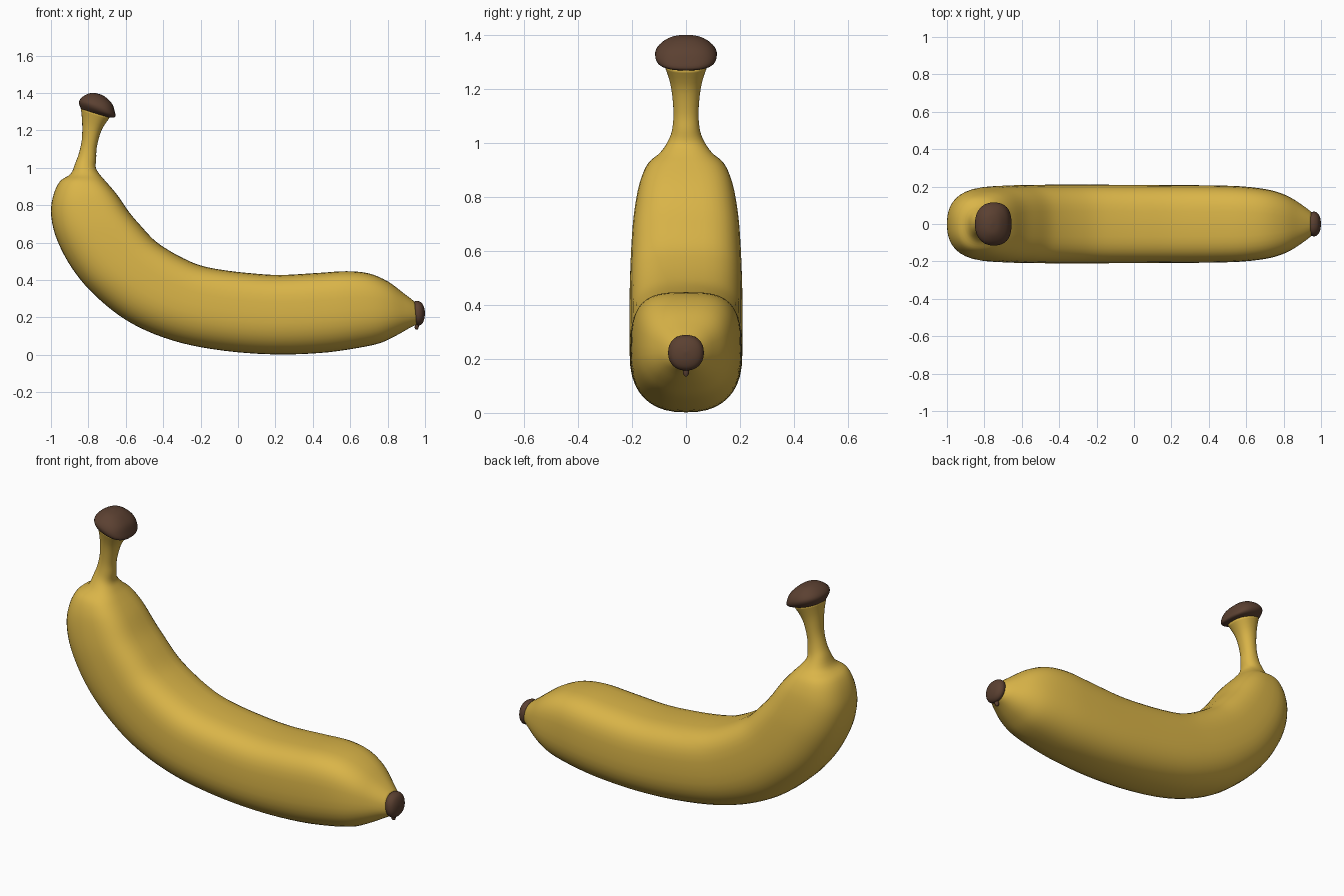
import bpy
import bmesh
import math
from mathutils import Vector

SEG = 40    # points round each ring
STEPS = 4   # rings between two sections


def material(name, rgb):
    m = bpy.data.materials.new(name)
    m.diffuse_color = (*rgb, 1)
    return m


yellow = material("banana yellow", (0.70, 0.46, 0.065))
brown = material("dry brown", (0.105, 0.052, 0.031))


def smooth_sections(sections):
    """Catmull-Rom interpolation of the section table."""
    p = [Vector(s) for s in sections]
    out = []
    for i in range(len(p) - 1):
        a, b, c, d = p[max(i - 1, 0)], p[i], p[i + 1], p[min(i + 2, len(p) - 1)]
        for k in range(STEPS):
            t = k / STEPS
            out.append(0.5 * (2 * b + (c - a) * t + (2 * a - 5 * b + 4 * c - d) * t ** 2
                              + (3 * b - a - 3 * c + d) * t ** 3))
    return out + [p[-1]]


def power(v, n):
    return math.copysign(abs(v) ** (2 / n), v)


def ring(bm, s):
    """Rounded-square ring; the inner (upper) half is boxier than the outer one."""
    ox, oz, ix, iz, w = s
    mid = Vector(((ox + ix) / 2, 0, (oz + iz) / 2))
    up = Vector(((ix - ox) / 2, 0, (iz - oz) / 2))
    box = min(max((w - 0.05) / 0.15, 0), 1)
    verts = []
    for k in range(SEG):
        a = 2 * math.pi * k / SEG
        c, h = math.cos(a), math.sin(a)
        n = 2.15 + box * (1.1 if h > 0 else 0.25)
        verts.append(bm.verts.new(mid + up * power(h, n) + Vector((0, w * power(c, n), 0))))
    return verts


def loft(name, sections, mat):
    """Skin over sections given as outer x, outer z, inner x, inner z, half width."""
    bm = bmesh.new()
    rings = [ring(bm, s) for s in smooth_sections(sections)]
    for r, q in zip(rings, rings[1:]):
        for k in range(SEG):
            j = (k + 1) % SEG
            bm.faces.new((r[k], r[j], q[j], q[k]))
    for r in (rings[0], rings[-1]):
        bm.faces.new(r)
    bmesh.ops.recalc_face_normals(bm, faces=bm.faces)
    me = bpy.data.meshes.new(name)
    bm.to_mesh(me)
    bm.free()
    me.materials.append(mat)
    me.polygons.foreach_set("use_smooth", [True] * len(me.polygons))
    ob = bpy.data.objects.new(name, me)
    bpy.context.collection.objects.link(ob)
    return ob


# Peel, from the stem down to the blossom end
loft("banana_peel", [
    (-.840, 1.32, -.685, 1.27, .082),
    (-.833, 1.24, -.730, 1.20, .058),
    (-.835, 1.15, -.755, 1.11, .047),
    (-.850, 1.08, -.758, 1.05, .049),
    (-.868, 1.03, -.760, 1.00, .062),
    (-.895, .967, -.738, .963, .095),
    (-.950, .930, -.705, .925, .138),
    (-.985, .860, -.670, .885, .165),
    (-1.00, .765, -.635, .840, .182),
    (-.980, .650, -.580, .760, .196),
    (-.925, .525, -.520, .690, .203),
    (-.845, .405, -.450, .615, .207),
    (-.740, .295, -.380, .565, .209),
    (-.605, .190, -.290, .515, .210),
    (-.445, .110, -.200, .478, .210),
    (-.255, .052, -.090, .455, .210),
    (-.015, .015, .060, .437, .209),
    (.225, .002, .225, .427, .208),
    (.440, .010, .430, .438, .206),
    (.600, .030, .580, .447, .200),
    (.750, .060, .700, .435, .182),
    (.840, .100, .800, .393, .150),
    (.920, .145, .885, .330, .098),
    (.957, .162, .945, .284, .062),
], yellow)

# Dry cap on the stem
loft("stem_cap", [
    (-.840, 1.315, -.690, 1.268, .081),
    (-.850, 1.345, -.657, 1.272, .108),
    (-.845, 1.365, -.660, 1.305, .114),
    (-.825, 1.384, -.675, 1.345, .095),
    (-.795, 1.398, -.715, 1.383, .055),
    (-.765, 1.400, -.755, 1.398, .006),
], brown)

# Dry blossom end
loft("blossom_tip", [
    (.954, .160, .944, .286, .063),
    (.970, .157, .962, .288, .066),
    (.986, .168, .982, .278, .056),
    (.996, .192, .994, .256, .034),
    (1.00, .222, 1.00, .228, .003),
], brown)

# Small brown fleck hanging under the blossom end
loft("tip_fleck", [
    (.958, .134, .962, .136, .003),
    (.946, .140, .966, .146, .010),
    (.946, .156, .968, .162, .011),
    (.954, .170, .966, .172, .004),
], brown)
